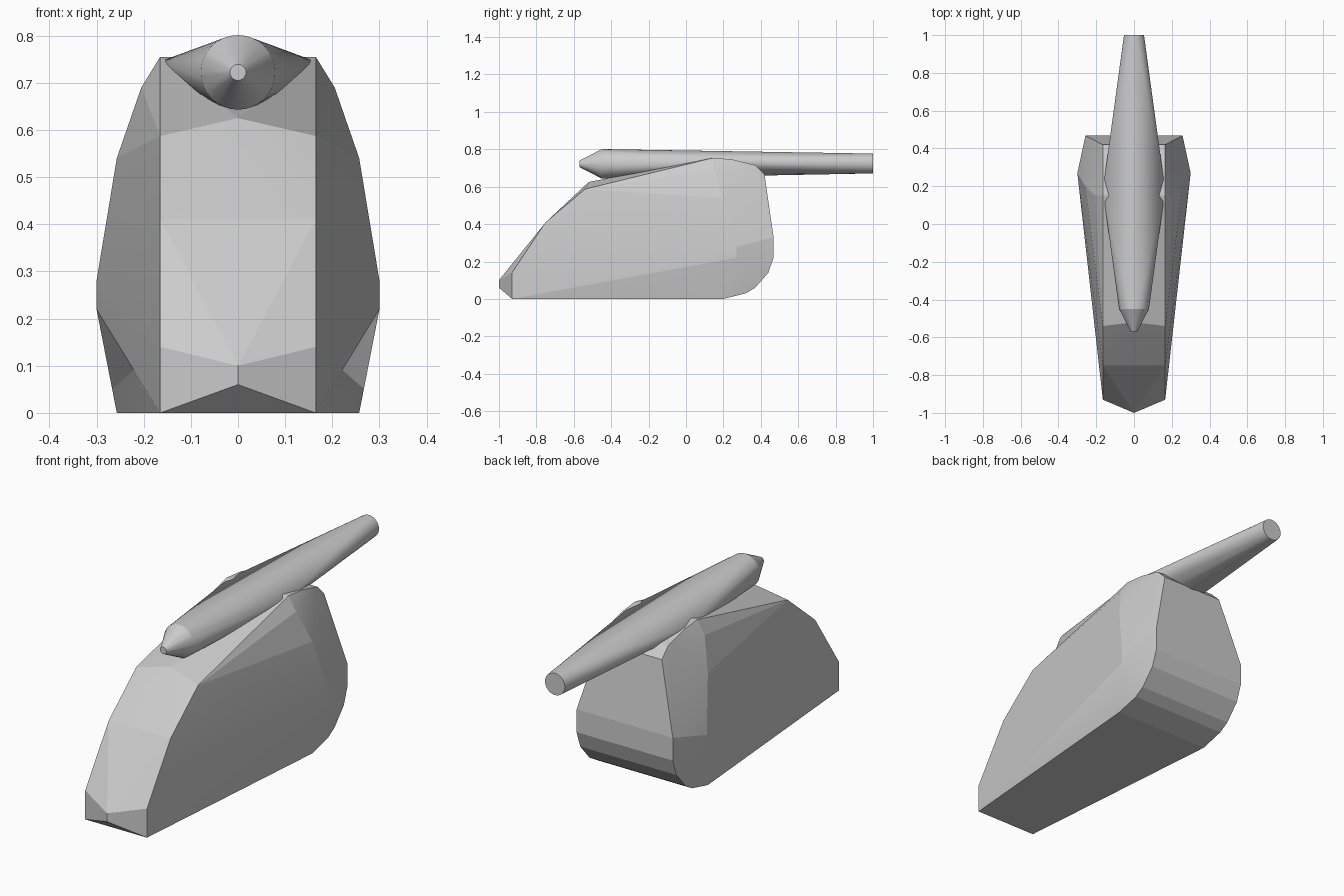
import bpy, bmesh, math

if "Cube" in bpy.data.objects:
    bpy.data.objects.remove(bpy.data.objects["Cube"])

grey = bpy.data.materials.new("plain grey")
grey.diffuse_color = (0.6, 0.6, 0.6, 1)
grey.use_nodes = True
grey.node_tree.nodes["Principled BSDF"].inputs["Base Color"].default_value = grey.diffuse_color


def hull_object(name, points, smooth_angle):
    """Wrap a convex skin around a few guide points."""
    bm = bmesh.new()
    for p in points:
        bm.verts.new(p)
    res = bmesh.ops.convex_hull(bm, input=bm.verts[:])
    loose = [v for v in bm.verts if not v.link_faces]
    bmesh.ops.delete(bm, geom=loose, context='VERTS')
    bmesh.ops.dissolve_limit(bm, angle_limit=math.radians(0.5),
                             verts=bm.verts[:], edges=bm.edges[:])
    bmesh.ops.recalc_face_normals(bm, faces=bm.faces[:])
    mesh = bpy.data.meshes.new(name)
    bm.to_mesh(mesh)
    bm.free()
    mesh.materials.append(grey)
    ob = bpy.data.objects.new(name, mesh)
    bpy.context.collection.objects.link(ob)
    bpy.ops.object.select_all(action='DESELECT')
    ob.select_set(True)
    bpy.context.view_layer.objects.active = ob
    bpy.ops.object.shade_smooth_by_angle(angle=math.radians(smooth_angle))
    return ob


def mirror(points):
    return [(s * x, y, z) for x, y, z in points for s in (-1, 1)]


def ring(y, z, r, n=32):
    return [(r * math.cos(2 * math.pi * i / n), y,
             z + r * math.sin(2 * math.pi * i / n)) for i in range(n)]


# Body: sloped front panel, deck, bulged sides, rounded rear rim
front = [(0.165, -0.93, 0), (0.165, -0.93, 0.14), (0.165, -0.75, 0.41),
         (0.165, -0.54, 0.587)]
deck = [(0.165, 0.15, 0.755), (0.165, 0.25, 0.745), (0.165, 0.37, 0.715),
        (0.165, 0.42, 0.665)]
bulge = [(0.30, 0.27, 0.22), (0.30, 0.27, 0.28), (0.257, 0.20, 0.54),
         (0.205, 0.15, 0.69)]
rim = [(0.257, y, z) for y, z in ((0.2, 0), (0.32, 0.03), (0.37, 0.06),
       (0.44, 0.14), (0.468, 0.22), (0.468, 0.33))]
nose = [(0, -1, 0.06), (0, -1, 0.10), (0, -0.52, 0.625)]
hull_object("body", mirror(front + deck + bulge + rim) + nose, 8)

# Spindle: pointed round front, flared middle, tapered round tail
flare = [(0.165, 0.18, 0.745), (0.132, 0.16, 0.70), (0.08, 0.12, 0.665)]
hull_object("spindle", ring(-0.57, 0.722, 0.017) + ring(-0.45, 0.722, 0.079)
            + ring(1.0, 0.724, 0.053) + mirror(flare), 20)
